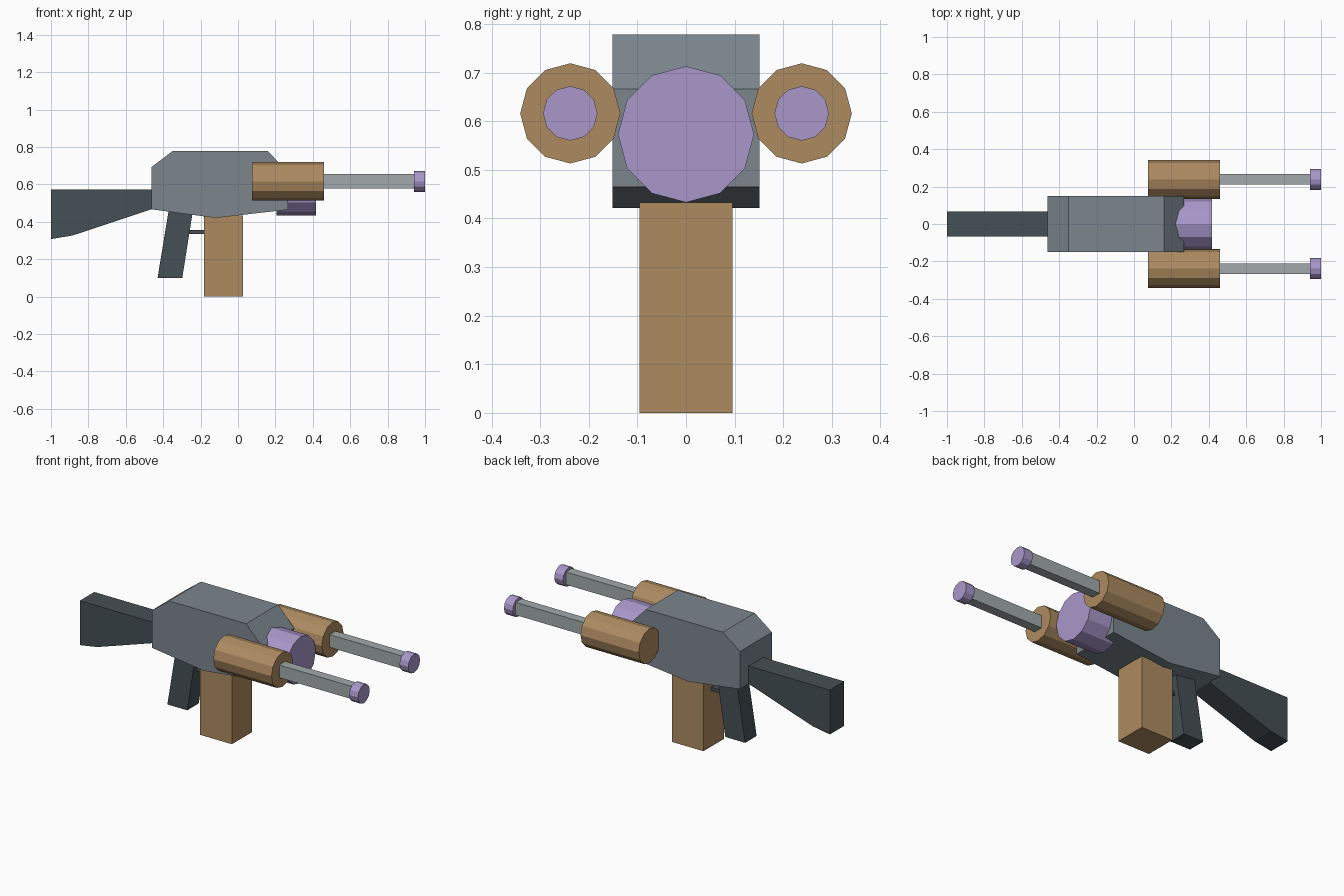
import bpy, bmesh, math
from mathutils import Matrix

if "Cube" in bpy.data.objects:
    bpy.data.objects.remove(bpy.data.objects["Cube"])


def material(name, rgb):
    m = bpy.data.materials.new(name)
    m.diffuse_color = (*rgb, 1)
    m.use_nodes = True
    m.node_tree.nodes["Principled BSDF"].inputs["Base Color"].default_value = m.diffuse_color
    return m


SLATE = material("slate", (0.20, 0.24, 0.27))
DARK = material("dark", (0.06, 0.08, 0.09))
TAN = material("tan", (0.42, 0.26, 0.12))
PURPLE = material("purple", (0.40, 0.31, 0.60))
STEEL = material("steel", (0.36, 0.40, 0.41))


def add_object(name, bm, mat):
    bmesh.ops.recalc_face_normals(bm, faces=bm.faces)
    me = bpy.data.meshes.new(name)
    bm.to_mesh(me)
    bm.free()
    me.materials.append(mat)
    ob = bpy.data.objects.new(name, me)
    bpy.context.collection.objects.link(ob)
    return ob


def slab(name, profile, half_y, mat, y=0):
    """Extrude an (x, z) side profile across y."""
    bm = bmesh.new()
    face = bm.faces.new([bm.verts.new((x, y - half_y, z)) for x, z in profile])
    ext = bmesh.ops.extrude_face_region(bm, geom=[face])
    verts = [v for v in ext["geom"] if isinstance(v, bmesh.types.BMVert)]
    bmesh.ops.translate(bm, verts=verts, vec=(0, 2 * half_y, 0))
    return add_object(name, bm, mat)


def box(name, x0, x1, z0, z1, half_y, mat, y=0):
    return slab(name, [(x0, z0), (x1, z0), (x1, z1), (x0, z1)], half_y, mat, y)


def tube(name, x0, x1, y, z, r, mat):
    """Twelve-sided cylinder along x with a corner pointing straight up."""
    bm = bmesh.new()
    mtx = Matrix.Translation(((x0 + x1) / 2, y, z)) @ Matrix.Rotation(math.pi / 2, 4, 'Y')
    bmesh.ops.create_cone(bm, cap_ends=True, segments=12, radius1=r, radius2=r,
                          depth=x1 - x0, matrix=mtx)
    return add_object(name, bm, mat)


# Receiver body
slab("body", [(-0.463, 0.467), (-0.12, 0.421), (0.267, 0.465), (0.267, 0.666),
              (0.16, 0.778), (-0.35, 0.778), (-0.463, 0.693)], 0.151, SLATE)

# Shoulder stock
slab("stock", [(-1, 0.308), (-0.885, 0.327), (-0.463, 0.467),
               (-0.463, 0.574), (-1, 0.574)], 0.068, DARK)

# Grip, trigger bar and magazine
slab("grip", [(-0.43, 0.10), (-0.298, 0.10), (-0.241, 0.46), (-0.371, 0.46)], 0.054, DARK)
box("trigger_bar", -0.27, -0.18, 0.335, 0.356, 0.025, DARK)
box("magazine", -0.183, 0.027, 0, 0.433, 0.096, TAN)

# Central front drum
tube("front_drum", 0.205, 0.417, 0, 0.573, 0.14, PURPLE)

# Twin barrels with housings and muzzles
for side, s in (("left", 1), ("right", -1)):
    y = 0.238 * s
    tube(side + "_barrel_housing", 0.075, 0.46, y, 0.616, 0.103, TAN)
    box(side + "_barrel", 0.45, 0.95, 0.579, 0.655, 0.028, STEEL, y)
    tube(side + "_muzzle", 0.942, 1.0, y, 0.616, 0.056, PURPLE)
